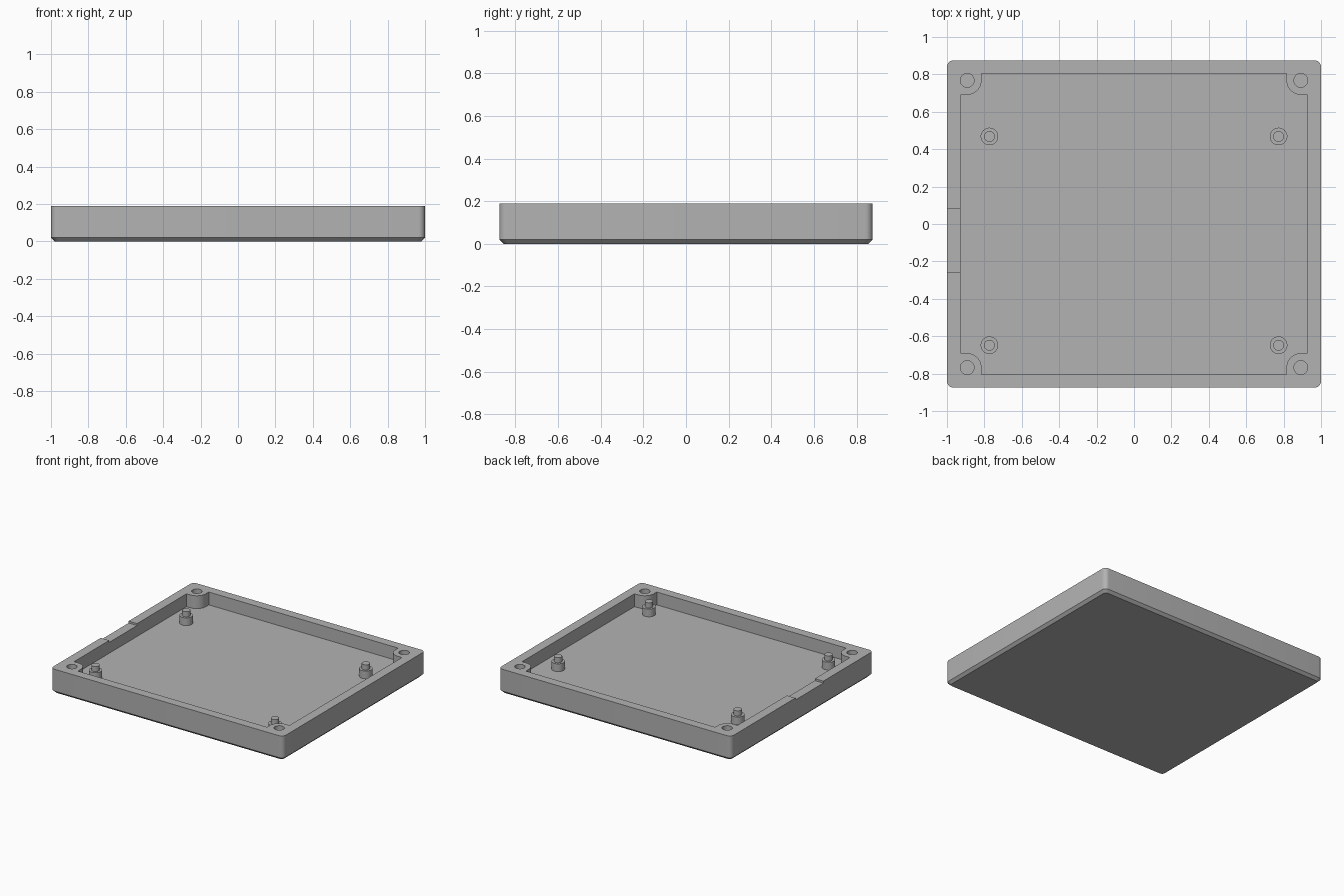
import bpy, bmesh
from math import cos, sin, pi

if "Cube" in bpy.data.objects:
    bpy.data.objects.remove(bpy.data.objects["Cube"])

HX, HY, HEIGHT, FLOOR = 1.0, 0.875, 0.19, 0.09
CORNER, CHAMFER = 0.035, 0.02
INX, INY = 0.927, 0.805
BOSS_X, BOSS_Y, BOSS_R, HOLE_R = 0.892, 0.768, 0.077, 0.037
CUT_TOP = HEIGHT + 0.1

grey = bpy.data.materials.new("Grey plastic")
grey.use_nodes = True
colour = (0.45, 0.45, 0.45, 1)
grey.diffuse_color = colour
grey.node_tree.nodes["Principled BSDF"].inputs["Base Color"].default_value = colour


def loft(name, rings):
    """Skin a stack of (outline, z) rings and cap both ends."""
    bm = bmesh.new()
    loops = [[bm.verts.new((x, y, z)) for x, y in pts] for pts, z in rings]
    n = len(loops[0])
    for low, high in zip(loops, loops[1:]):
        for i in range(n):
            j = (i + 1) % n
            bm.faces.new((low[i], low[j], high[j], high[i]))
    bm.faces.new(loops[0][::-1])
    bm.faces.new(loops[-1])
    bmesh.ops.recalc_face_normals(bm, faces=bm.faces)
    mesh = bpy.data.meshes.new(name)
    bm.to_mesh(mesh)
    bm.free()
    mesh.materials.append(grey)
    obj = bpy.data.objects.new(name, mesh)
    bpy.context.collection.objects.link(obj)
    return obj


def arc(cx, cy, r, start, end, steps):
    angles = [start + (end - start) * i / steps for i in range(steps + 1)]
    return [(cx + r * cos(a), cy + r * sin(a)) for a in angles]


def circle(cx, cy, r, steps=32):
    return arc(cx, cy, r, 0, 2 * pi, steps)[:-1]


def four_corners(quarter):
    """Repeat a counter-clockwise +x +y quarter outline around all corners."""
    pts = list(quarter)
    pts += [(-x, y) for x, y in reversed(quarter)]
    pts += [(-x, -y) for x, y in quarter]
    pts += [(x, -y) for x, y in reversed(quarter)]
    return pts


def rounded_box(inset):
    r = CORNER - inset / 2
    return four_corners(arc(HX - inset - r, HY - inset - r, r, 0, pi / 2, 8))


def cut(target, cutter):
    cutter.hide_render = True
    mod = target.modifiers.new("Cut", 'BOOLEAN')
    mod.operation, mod.solver, mod.object = 'DIFFERENCE', 'EXACT', cutter
    bpy.context.view_layer.objects.active = target
    bpy.ops.object.modifier_apply(modifier=mod.name)
    bpy.data.objects.remove(cutter)


# Tray with rounded corners and a chamfered underside
tray = loft("tray", [(rounded_box(CHAMFER), 0), (rounded_box(0), CHAMFER),
                     (rounded_box(0), HEIGHT)])

# Cavity that leaves a rounded screw boss in each corner
boss_arc = arc(BOSS_X, BOSS_Y, BOSS_R, 3 * pi / 2, pi, 12)
cavity = four_corners([(INX, BOSS_Y - BOSS_R)] + boss_arc + [(BOSS_X - BOSS_R, INY)])
cut(tray, loft("cavity_cutter", [(cavity, FLOOR), (cavity, CUT_TOP)]))

# Screw holes in the bosses
for sx in (-1, 1):
    for sy in (-1, 1):
        hole = circle(sx * BOSS_X, sy * BOSS_Y, HOLE_R)
        cut(tray, loft("hole_cutter", [(hole, FLOOR - 0.03), (hole, CUT_TOP)]))

# Shallow notch in the rim of the right-hand wall
notch = [(-1.1, -0.26), (-0.9, -0.26), (-0.9, 0.083), (-1.1, 0.083)]
cut(tray, loft("notch_cutter", [(notch, HEIGHT - 0.015), (notch, CUT_TOP)]))

# Stepped standoffs with locating pins
parts = [tray]
for side, x in (("left", 0.773), ("right", -0.773)):
    for end, y in (("back", 0.468), ("front", -0.648)):
        base, pin = circle(x, y, 0.047), circle(x, y, 0.029)
        parts.append(loft(f"{end}_{side}_standoff",
                          [(base, FLOOR - 0.01), (base, 0.15), (pin, 0.15), (pin, HEIGHT)]))

# Smooth the curved walls and keep the edges crisp
bpy.ops.object.select_all(action='DESELECT')
for obj in parts:
    obj.select_set(True)
bpy.context.view_layer.objects.active = tray
bpy.ops.object.shade_smooth_by_angle(angle=pi / 6)
